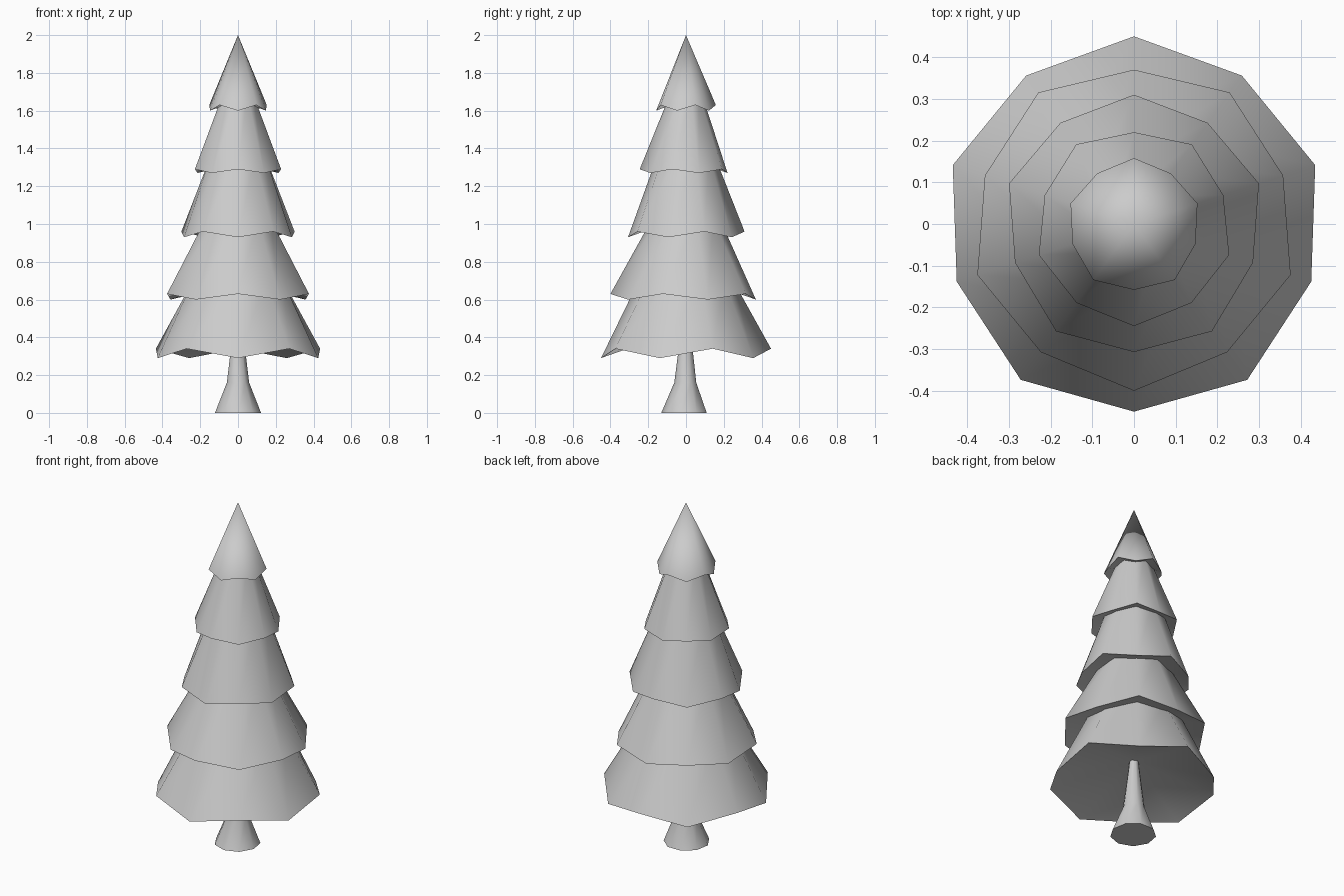
import bpy, bmesh
from math import cos, sin, pi, radians

if "Cube" in bpy.data.objects:
    bpy.data.objects.remove(bpy.data.objects["Cube"])


def finish(bm, name):
    bmesh.ops.recalc_face_normals(bm, faces=bm.faces[:])
    mesh = bpy.data.meshes.new(name)
    bm.to_mesh(mesh)
    bm.free()
    ob = bpy.data.objects.new(name, mesh)
    bpy.context.collection.objects.link(ob)
    bpy.ops.object.select_all(action='DESELECT')
    ob.select_set(True)
    bpy.context.view_layer.objects.active = ob
    bpy.ops.object.shade_smooth_by_angle(angle=radians(60))


def ring(bm, radii, heights, y=0.0):
    n = len(radii)
    return [bm.verts.new((r * cos(-pi / 2 + 2 * pi * i / n),
                          r * sin(-pi / 2 + 2 * pi * i / n) + y, z))
            for i, (r, z) in enumerate(zip(radii, heights))]


def bridge(bm, a, b):
    n = len(a)
    for i in range(n):
        j = (i + 1) % n
        bm.faces.new((a[i], a[j], b[j], b[i]))


def fan(bm, verts, z):
    tip = bm.verts.new((0, 0, z))
    for i in range(len(verts)):
        bm.faces.new((verts[i], verts[(i + 1) % len(verts)], tip))


# Branch tiers: rim radii front to back (mirrored), front rim height,
# next rim height, upper radius, upper height, underside centre height
tiers = [
    ([.45, .462, .447, .457, .44, .45], .29, .34, .25, .70, .45),
    ([.40, .38, .395, .376, .39, .37], .63, .60, .178, 1.03, .73),
    ([.307, .318, .30, .315, .30, .31], .93, .96, .152, 1.36, 1.04),
    ([.245, .234, .24, .225, .236, .22], 1.29, 1.27, .083, 1.69, 1.35),
    ([.158, .166, .155, .16, .15, .158], 1.60, 1.63, 0, 2.0, 1.66),
]
for k, (half, za, zb, top_r, top_z, under_z) in enumerate(tiers):
    bm = bmesh.new()
    rim = ring(bm, half + half[-2:0:-1], [za, zb] * 5)
    if top_r:
        upper = ring(bm, [top_r] * 10, [top_z] * 10)
        bridge(bm, rim, upper)
        bm.faces.new(upper)
    else:
        fan(bm, rim, top_z)
    fan(bm, rim, under_z)
    finish(bm, f"branch_tier_{k + 1}")

# Flared trunk
bm = bmesh.new()
rings = [ring(bm, [r] * 9, [z] * 9, y)
         for r, z, y in ((.124, 0, -.007), (.06, .16, -.002), (.022, .47, 0))]
for a, b in zip(rings, rings[1:]):
    bridge(bm, a, b)
bm.faces.new(rings[0])
bm.faces.new(rings[-1])
finish(bm, "trunk")
